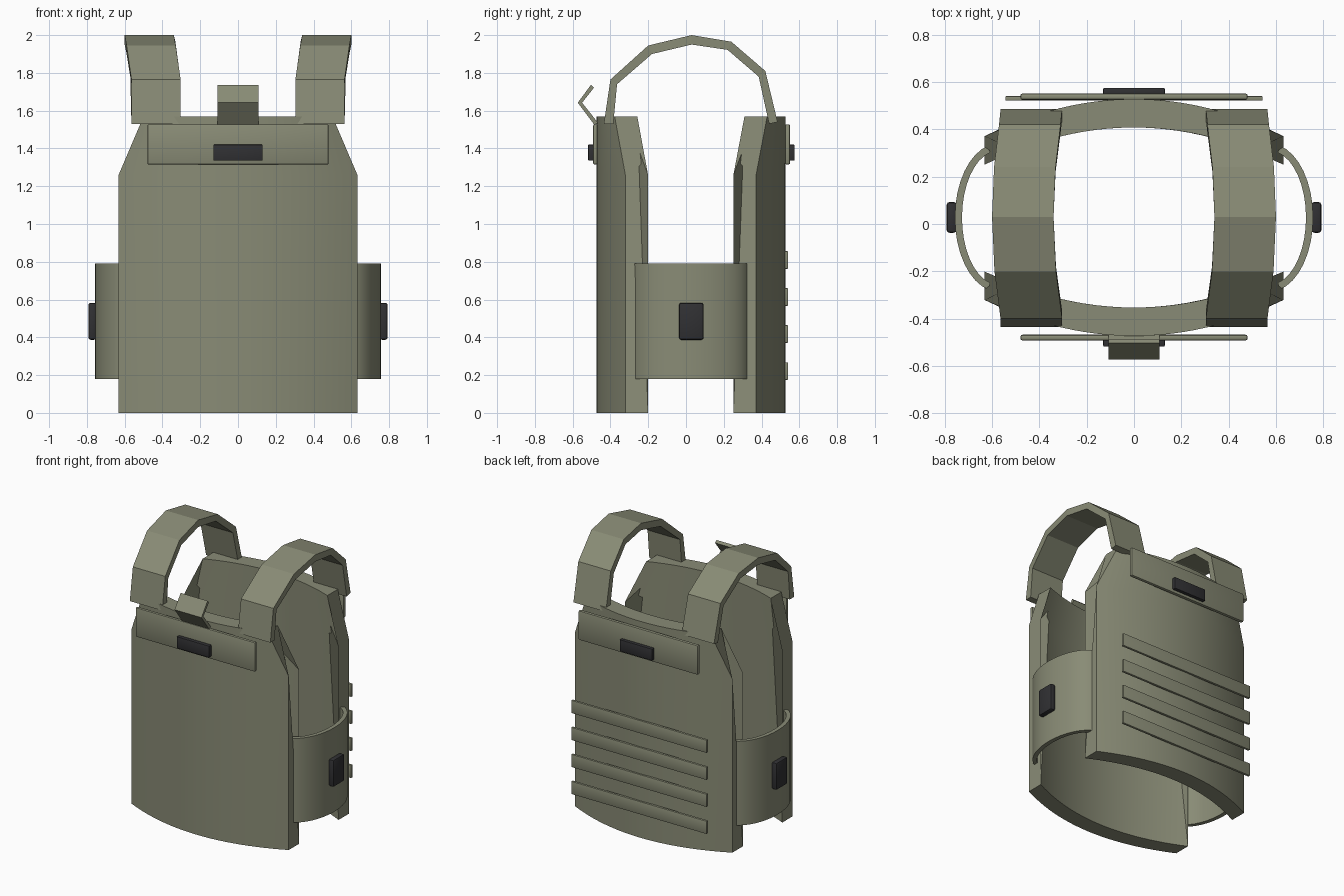
import bpy, bmesh, math

if "Cube" in bpy.data.objects:
    bpy.data.objects.remove(bpy.data.objects["Cube"])


def material(name, rgb):
    m = bpy.data.materials.new(name)
    m.diffuse_color = (*rgb, 1)
    m.use_nodes = True
    m.node_tree.nodes["Principled BSDF"].inputs["Base Color"].default_value = m.diffuse_color
    return m


OLIVE = material("olive_fabric", (0.25, 0.26, 0.18))
BLACK = material("black_plastic", (0.03, 0.03, 0.033))


def finish(bm, name, mat, smooth=25):
    bmesh.ops.recalc_face_normals(bm, faces=bm.faces)
    me = bpy.data.meshes.new(name)
    bm.to_mesh(me)
    bm.free()
    ob = bpy.data.objects.new(name, me)
    bpy.context.collection.objects.link(ob)
    me.materials.append(mat)
    if smooth:
        bpy.ops.object.select_all(action='DESELECT')
        ob.select_set(True)
        bpy.context.view_layer.objects.active = ob
        bpy.ops.object.shade_smooth_by_angle(angle=math.radians(smooth))
    return ob


def loft(name, loops, mat=OLIVE, smooth=25):
    """Skin a row of closed loops and cap both ends."""
    bm = bmesh.new()
    rows = [[bm.verts.new(p) for p in lp] for lp in loops]
    n = len(rows[0])
    for a, b in zip(rows, rows[1:]):
        for i in range(n):
            j = (i + 1) % n
            bm.faces.new((a[i], a[j], b[j], b[i]))
    bm.faces.new(rows[0])
    bm.faces.new(rows[-1])
    return finish(bm, name, mat, smooth)


def box(name, lo, hi, mat=OLIVE, bevel=0.0):
    bm = bmesh.new()
    bmesh.ops.create_cube(bm, size=1)
    for v in bm.verts:
        v.co = [(a + b) / 2 + c * (b - a) for a, b, c in zip(lo, hi, v.co)]
    if bevel:
        bmesh.ops.bevel(bm, geom=bm.edges[:], offset=bevel, segments=2,
                        profile=0.5, affect='EDGES')
    return finish(bm, name, mat, 35)


# Curved front and back panels with clipped upper corners
def panel(name, sign, y_mid, sag):
    loops = []
    for i in range(25):
        t = -1 + i / 12
        outer, inner = [], []
        for z, w in ((0, 0.632), (1.26, 0.632), (1.57, 0.50)):
            x = t * w
            y = y_mid - sag * (x / 0.632) ** 2
            outer.append((x, sign * y, z))
            inner.append((x, sign * (y - 0.12), z))
        loops.append(outer + inner[::-1])
    return loft(name, loops)


panel("front_panel", -1, 0.473, 0.152)
panel("back_panel", 1, 0.528, 0.157)

# Shoulder straps: faceted arch, bowing slightly outward at the top
outer = [(-.435, 1.53), (-.40, 1.765), (-.20, 1.945), (.03, 2.0), (.24, 1.965), (.42, 1.81), (.485, 1.54)]
inner = [(-.385, 1.53), (-.365, 1.74), (-.18, 1.90), (.03, 1.95), (.22, 1.922), (.385, 1.78), (.44, 1.53)]
for s, side in ((-1, "left"), (1, "right")):
    loops = []
    for o, i in zip(outer, inner):
        x0 = 0.34 - 0.036 * min(1, abs(o[0] - 0.03) / 0.43) ** 2
        x1 = x0 + 0.26
        loops.append([(s * x0, *o), (s * x1, *o), (s * x1, *i), (s * x0, *i)])
    loft(side + "_shoulder_strap", loops, smooth=0)

    # Side band bowed around the waist, with its buckle
    loops = []
    for k in range(17):
        a = math.radians(-90 + 180 * k / 16) * 0.86
        c, n = math.cos(a), math.sin(a)
        p = (s * (0.575 + 0.182 * c), 0.027 + 0.312 * n)
        q = (s * (0.575 + 0.152 * c), 0.027 + 0.282 * n)
        loops.append([(*p, 0.18), (*p, 0.79), (*q, 0.79), (*q, 0.18)])
    loft(side + "_side_band", loops)
    xs = sorted((s * 0.75, s * 0.792))
    box(side + "_side_buckle", (xs[0], -0.037, 0.387), (xs[1], 0.093, 0.583), BLACK, 0.012)

# Upper chest and back flaps with dark buckles
box("front_flap", (-0.48, -0.492, 1.315), (0.48, -0.468, 1.528), bevel=0.008)
box("front_buckle", (-0.13, -0.518, 1.335), (0.13, -0.485, 1.42), BLACK, 0.004)
box("back_flap", (-0.48, 0.525, 1.315), (0.48, 0.551, 1.528), bevel=0.008)
box("back_buckle", (-0.13, 0.545, 1.335), (0.13, 0.575, 1.42), BLACK, 0.004)

# Bent pull tab above the chest flap
tab = [((-.485, 1.525), (-.465, 1.535)), ((-.573, 1.642), (-.55, 1.642)), ((-.503, 1.737), (-.487, 1.722))]
loft("pull_tab", [[(-.108, *o), (.108, *o), (.108, *i), (-.108, *i)] for o, i in tab], smooth=0)

# Horizontal webbing strips on the back
for k in range(4):
    z = 0.175 + 0.196 * k
    box(f"back_webbing_{k + 1}", (-0.543, 0.522, z), (0.543, 0.54, z + 0.093), bevel=0.003)
